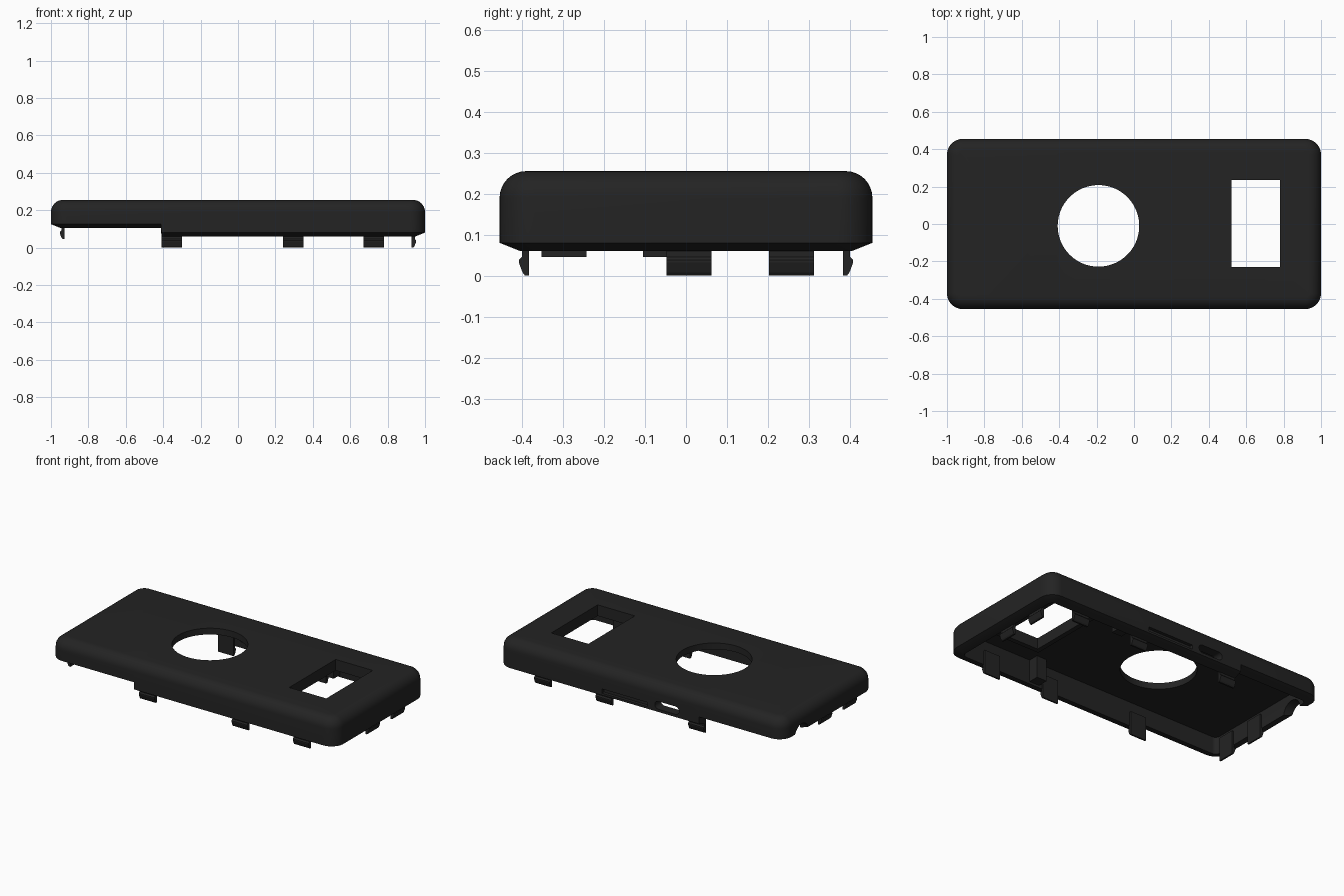
import bpy, bmesh, math
from mathutils import Vector, Matrix

if "Cube" in bpy.data.objects:
    bpy.data.objects.remove(bpy.data.objects["Cube"])

HX, HY = 1.0, 0.455      # half length and half width of the cover
STEP_X, STEP = -0.41, 0.045   # left part of the rim sits higher

black = bpy.data.materials.new("black plastic")
black.diffuse_color = (0.017, 0.017, 0.017, 1)
black.use_nodes = True
black.node_tree.nodes["Principled BSDF"].inputs["Base Color"].default_value = black.diffuse_color


def finish(bm, name):
    bmesh.ops.recalc_face_normals(bm, faces=bm.faces)
    me = bpy.data.meshes.new(name)
    bm.to_mesh(me)
    bm.free()
    ob = bpy.data.objects.new(name, me)
    bpy.context.collection.objects.link(ob)
    me.materials.append(black)
    return ob


def rounded_rect(inset, radius, z, n=10):
    pts = []
    for k, (sx, sy) in enumerate([(1, 1), (-1, 1), (-1, -1), (1, -1)]):
        cx, cy = sx * (HX - inset - radius), sy * (HY - inset - radius)
        for i in range(n + 1):
            a = math.pi / 2 * (k + i / n)
            pts.append((cx + radius * math.cos(a), cy + radius * math.sin(a), z))
    return pts


def add_box(bm, lo, hi):
    c = [(a + b) / 2 for a, b in zip(lo, hi)]
    s = [b - a for a, b in zip(lo, hi)]
    m = Matrix.Translation(c) @ Matrix.Diagonal((*s, 1))
    bmesh.ops.create_cube(bm, size=1, matrix=m)


def box(name, lo, hi):
    bm = bmesh.new()
    add_box(bm, lo, hi)
    return finish(bm, name)


def cylinder(name, center, r, depth, axis, n=64):
    bm = bmesh.new()
    rot = Vector((0, 0, 1)).rotation_difference(Vector(axis)).to_matrix().to_4x4()
    bmesh.ops.create_cone(bm, cap_ends=True, segments=n, radius1=r, radius2=r,
                          depth=depth, matrix=Matrix.Translation(center) @ rot)
    return finish(bm, name)


def cut(target, cutter):
    mod = target.modifiers.new("cut", 'BOOLEAN')
    mod.operation, mod.solver, mod.object = 'DIFFERENCE', 'EXACT', cutter
    bpy.context.view_layer.objects.active = target
    bpy.ops.object.modifier_apply(modifier=mod.name)
    bpy.data.objects.remove(cutter)


# Hollow cover: rounded rings from the inner ceiling, round the rim, to the top
F = 0.065
rings = [(0.06, 0.03, 0.215), (0.06, 0.03, 0.06), (0.05, 0.036, 0.06), (0, 0.085, 0.08)]
rings += [(F * (1 - math.cos(a)), 0.085 - F * (1 - math.cos(a)), 0.255 - F + F * math.sin(a))
          for a in [math.pi / 2 * i / 8 for i in range(9)]]
bm = bmesh.new()
loops = [[bm.verts.new(p) for p in rounded_rect(*r)] for r in rings]
for a, b in zip(loops, loops[1:]):
    for i in range(len(a)):
        j = (i + 1) % len(a)
        bm.faces.new((a[i], a[j], b[j], b[i]))
bm.faces.new(loops[0])
bm.faces.new(loops[-1])
# Raised rim on the left part
for x in (STEP_X, STEP_X - 0.001):
    bmesh.ops.bisect_plane(bm, geom=bm.verts[:] + bm.edges[:] + bm.faces[:],
                           plane_co=(x, 0, 0), plane_no=(1, 0, 0))
for v in bm.verts:
    if v.co.x < STEP_X - 0.0005 and v.co.z < 0.1:
        v.co.z += STEP
cover = finish(bm, "cover")

# Openings: round hole, window, side port, shallow slot, cable arch
cut(cover, cylinder("hole_cutter", (-0.19, -0.01, 0.25), 0.218, 0.3, (0, 0, 1), 96))
cut(cover, box("window_cutter", (0.52, -0.23, 0.1), (0.78, 0.235, 0.4)))
bm = bmesh.new()
outline = []
for cx, start in ((-0.125, -90), (-0.245, 90)):
    for i in range(13):
        a = math.radians(start + 15 * i)
        outline.append((cx + 0.025 * math.cos(a), 0.35, 0.122 + 0.025 * math.sin(a)))
face = bm.faces.new([bm.verts.new(p) for p in outline])
ext = bmesh.ops.extrude_face_region(bm, geom=[face])
bmesh.ops.translate(bm, vec=(0, 0.2, 0),
                    verts=[g for g in ext["geom"] if isinstance(g, bmesh.types.BMVert)])
cut(cover, finish(bm, "port_cutter"))
cut(cover, box("slot_cutter", (-0.05, 0.435, 0.093), (0.27, 0.5, 0.12)))
cut(cover, cylinder("arch_cutter", (-0.97, 0.27, 0.1), 0.07, 0.16, (1, 0, 0), 32))

# Frame below the window
bm = bmesh.new()
x0, x1, y0, y1, t = 0.52, 0.78, -0.23, 0.235, 0.03
add_box(bm, (x0 - t, y0 - t, 0.185), (x0, y1 + t, 0.22))
add_box(bm, (x1, y0 - t, 0.185), (x1 + t, y1 + t, 0.22))
add_box(bm, (x0, y0 - t, 0.185), (x1, y0, 0.22))
add_box(bm, (x0, y1, 0.185), (x1, y1 + t, 0.22))
finish(bm, "window_frame")

# Inner posts beside the long walls
for s, side in ((-1, "front"), (1, "back")):
    ys = sorted((s * 0.33, s * 0.398))
    box(side + "_post", (0.37, ys[0], 0.075), (0.44, ys[1], 0.22))

# Snap clips: hooked profile as (inset from outer wall, height)
PROFILE = [(0.072, 0.15), (0.072, 0), (0.062, 0), (0.056, 0.008), (0.047, 0.032),
           (0.047, 0.038), (0.055, 0.046), (0.055, 0.07), (0.058, 0.15)]


def clip(name, along, normal, lift=0.0, half=0.055):
    nx, ny = normal
    bm = bmesh.new()
    ends = []
    for d in (-half, half):
        vs = []
        for inset, z in PROFILE:
            if nx:
                p = (nx * (HX - inset), along + d, z + lift)
            else:
                p = (along + d, ny * (HY - inset), z + lift)
            vs.append(bm.verts.new(p))
        bm.faces.new(vs)
        ends.append(vs)
    n = len(PROFILE)
    for i in range(n):
        j = (i + 1) % n
        bm.faces.new((ends[0][i], ends[0][j], ends[1][j], ends[1][i]))
    finish(bm, name)


for i, x in enumerate((-0.355, 0.295, 0.725)):
    clip(f"front_clip_{i}", x, (0, -1))
    clip(f"back_clip_{i}", x, (0, 1))
for i, y in enumerate((0.0075, 0.2575)):
    clip(f"right_clip_{i}", y, (1, 0))
for i, y in enumerate((-0.298, -0.05)):
    clip(f"left_clip_{i}", y, (-1, 0), STEP)

# Smooth the rounded edges of the cover only
bpy.ops.object.select_all(action='DESELECT')
cover.select_set(True)
bpy.context.view_layer.objects.active = cover
bpy.ops.object.shade_smooth_by_angle(angle=math.radians(30))
